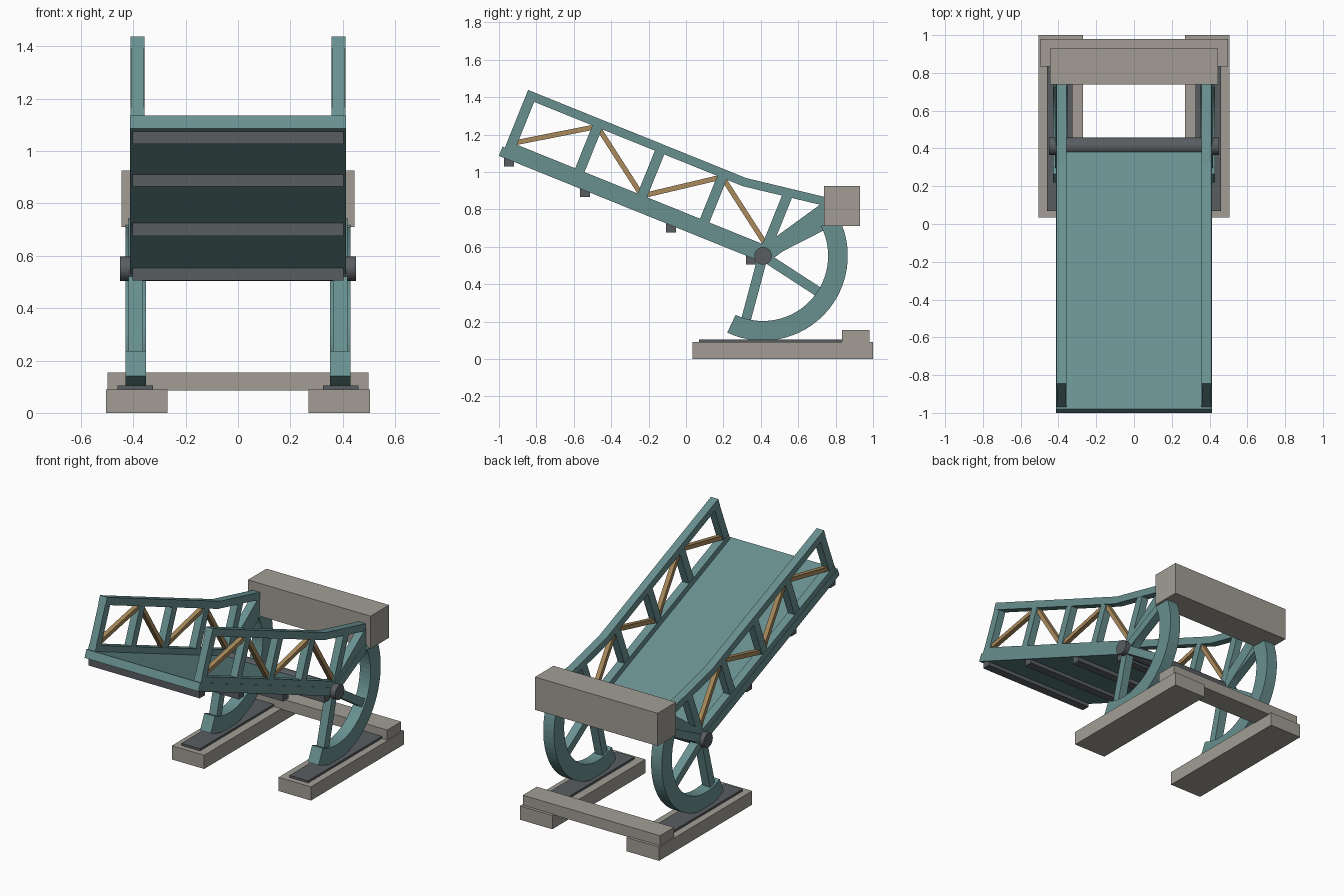
import bpy, bmesh, math
from math import sin, cos, radians

if "Cube" in bpy.data.objects:
    bpy.data.objects.remove(bpy.data.objects["Cube"])

PY, PZ = 0.412, 0.551          # pivot of the rolling leaf
TILT = radians(22)


def material(name, rgb):
    m = bpy.data.materials.new(name)
    m.diffuse_color = (*rgb, 1)
    m.use_nodes = True
    m.node_tree.nodes["Principled BSDF"].inputs["Base Color"].default_value = m.diffuse_color
    return m


TEAL = material("teal_paint", (0.14, 0.28, 0.28))
STONE = material("concrete", (0.36, 0.34, 0.30))
STEEL = material("dark_steel", (0.10, 0.11, 0.12))
TAN = material("tan_brace", (0.40, 0.26, 0.11))


def leaf(u, v):
    """Leaf coordinates (along, above) to world y, z."""
    return (PY - u * cos(TILT) + v * sin(TILT), PZ + u * sin(TILT) + v * cos(TILT))


def polar(r, deg):
    return (PY + r * cos(radians(deg)), PZ + r * sin(radians(deg)))


def prism(name, pts, x0, x1, mat, mirror=True):
    """Extrude a side profile of (y, z) points across x."""
    bm = bmesh.new()
    face = bm.faces.new([bm.verts.new((x0, y, z)) for y, z in pts])
    ext = bmesh.ops.extrude_face_region(bm, geom=[face])
    for g in ext["geom"]:
        if isinstance(g, bmesh.types.BMVert):
            g.co.x = x1
    bmesh.ops.recalc_face_normals(bm, faces=bm.faces)
    me = bpy.data.meshes.new(name)
    bm.to_mesh(me)
    bm.free()
    ob = bpy.data.objects.new(name, me)
    bpy.context.collection.objects.link(ob)
    me.materials.append(mat)
    if mirror:
        ob.modifiers.new("Mirror", 'MIRROR')
    return ob


def box(name, x0, x1, y0, y1, z0, z1, mat, mirror=True):
    return prism(name, [(y0, z0), (y1, z0), (y1, z1), (y0, z1)], x0, x1, mat, mirror)


def bar(name, a, b, w, x0, x1, mat):
    """Straight member of width w between two (y, z) points."""
    dy, dz = b[0] - a[0], b[1] - a[1]
    n = math.hypot(dy, dz)
    oy, oz = -dz / n * w / 2, dy / n * w / 2
    return prism(name, [(a[0] + oy, a[1] + oz), (b[0] + oy, b[1] + oz),
                        (b[0] - oy, b[1] - oz), (a[0] - oy, a[1] - oz)], x0, x1, mat)


# foundations, tracks and rear tie beam
box("foundation", 0.27, 0.505, 0.035, 1.0, 0, 0.09, STONE)
box("track_plate", 0.325, 0.46, 0.07, 0.84, 0.085, 0.104, STEEL)
box("rear_tie_beam", -0.498, 0.498, 0.835, 0.98, 0.085, 0.155, STONE, False)

# rolling segments with spokes
N = 28
angles = [-115 + 142 * i / N for i in range(N + 1)]
prism("rolling_segment", [polar(0.453, a) for a in angles]
      + [polar(0.348, a) for a in reversed(angles)], 0.352, 0.43, TEAL)
for i, a in enumerate((-105, -33, 27)):
    bar(f"segment_spoke_{i + 1}", (PY, PZ), polar(0.37, a), 0.052, 0.362, 0.418, TEAL)
bar("counterweight_arm", (PY, PZ), polar(0.46, 36), 0.085, 0.36, 0.412, TEAL)
box("counterweight", -0.445, 0.445, 0.738, 0.93, 0.71, 0.925, STONE, False)

# pivot shaft
bpy.ops.mesh.primitive_cylinder_add(vertices=32, radius=0.047, depth=0.9,
                                    location=(0, PY, PZ), rotation=(0, math.pi / 2, 0))
shaft = bpy.context.object
shaft.name = "pivot_shaft"
shaft.data.materials.append(STEEL)
bpy.ops.object.shade_smooth_by_angle()

# deck and floor beams
prism("deck", [leaf(0.03, -0.033), leaf(1.51, -0.033), leaf(1.51, 0.02), leaf(0.03, 0.02)],
      -0.413, 0.413, TEAL, False)
for i, (y, z) in enumerate(((-0.946, 1.028), (-0.54, 0.865), (-0.08, 0.676), (0.347, 0.505))):
    box(f"floor_beam_{i + 1}", -0.403, 0.403, y - 0.027, y + 0.027, z, z + 0.06, STEEL, False)

# side trusses: chords, posts and diagonals
X0, X1 = 0.357, 0.41
prism("lower_chord", [leaf(0, -0.03), leaf(1.497, -0.03), leaf(1.497, 0.058), leaf(0, 0.058)],
      X0, X1, TEAL)
prism("upper_chord", [leaf(1.497, 0.352), leaf(0.24, 0.352), leaf(-0.25, 0.425),
                      leaf(-0.25, 0.378), leaf(0.24, 0.305), leaf(1.497, 0.305)], X0, X1, TEAL)
nodes = (1.47, 1.08, 0.72, 0.36, 0.0)
for i, u in enumerate(nodes):
    top = 0.36 if u == 0 else 0.32
    bar(f"truss_post_{i + 1}", leaf(u, 0.03), leaf(u, top), 0.054, X0 + 0.002, X1 - 0.002, TEAL)
for i in range(4):
    va, vb = (0.055, 0.31) if i % 2 == 0 else (0.31, 0.055)
    bar(f"truss_diagonal_{i + 1}", leaf(nodes[i], va), leaf(nodes[i + 1], vb),
        0.027, 0.368, 0.398, TAN)
